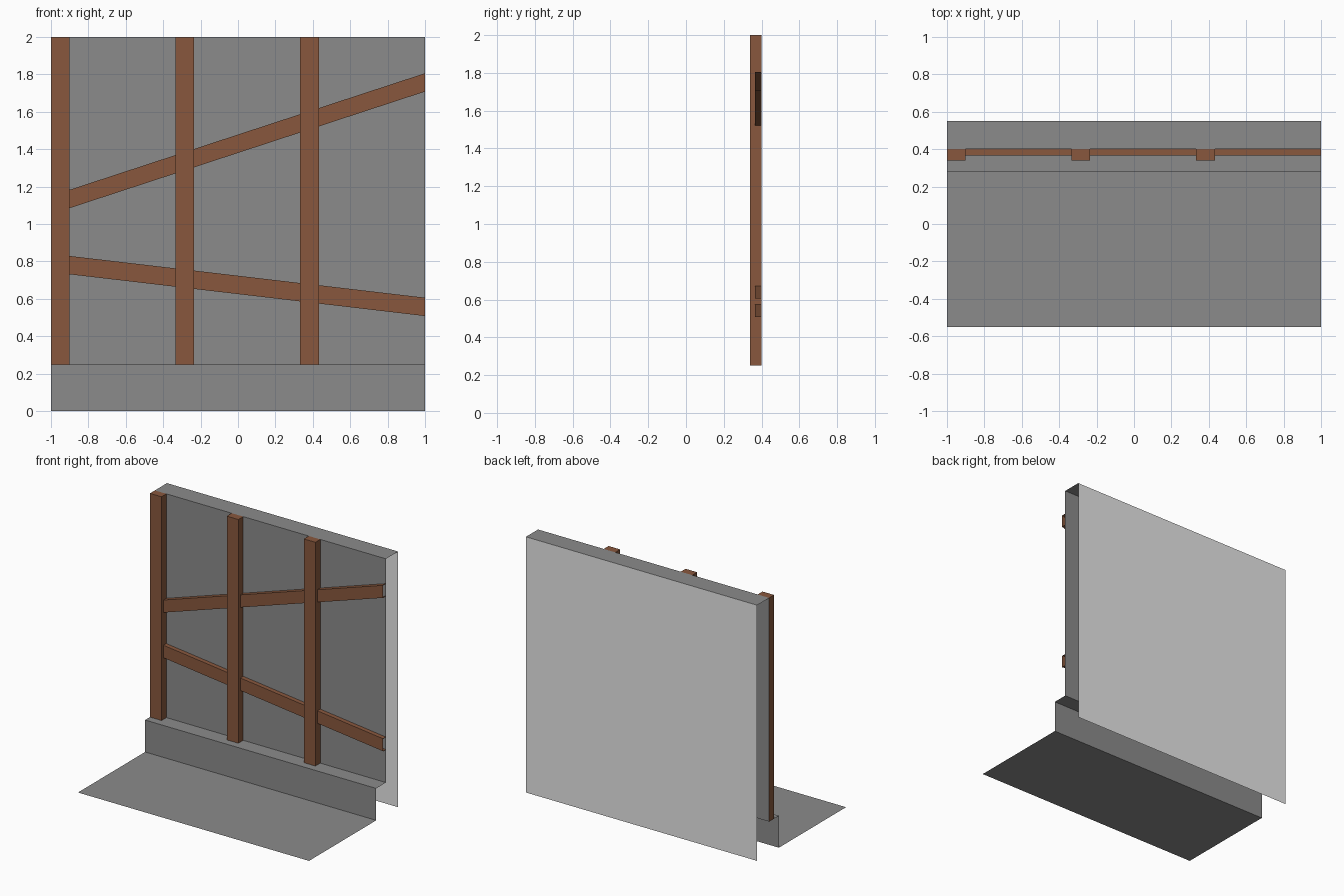
import bpy, bmesh

if "Cube" in bpy.data.objects:
    bpy.data.objects.remove(bpy.data.objects["Cube"])


def material(name, rgb):
    m = bpy.data.materials.new(name)
    m.diffuse_color = (*rgb, 1)
    m.use_nodes = True
    m.node_tree.nodes["Principled BSDF"].inputs["Base Color"].default_value = m.diffuse_color
    return m


GREY = material("grey plaster", (0.26, 0.26, 0.26))
LIGHT = material("light backing", (0.8, 0.8, 0.8))
WOOD = material("brown wood", (0.247, 0.097, 0.047))


def finish(name, bm, mats):
    mesh = bpy.data.meshes.new(name)
    bm.to_mesh(mesh)
    bm.free()
    for m in mats:
        mesh.materials.append(m)
    obj = bpy.data.objects.new(name, mesh)
    bpy.context.collection.objects.link(obj)
    return obj


def strip(name, x0, x1, profile, mats, rise=0.0):
    """Extrude an open (y, z) profile from x0 to x1, lifting the far end by rise."""
    bm = bmesh.new()
    rows = [(bm.verts.new((x0, y, z)), bm.verts.new((x1, y, z + rise))) for y, z in profile]
    for (a, b), (d, c) in zip(rows, rows[1:]):
        bm.faces.new((a, b, c, d))
    return finish(name, bm, mats)


def post(name, x0, x1, y0, y1, z0, z1):
    """Upright beam, open where it meets the wall and the ledge."""
    bm = bmesh.new()
    bmesh.ops.create_cube(bm, size=1)
    for v in bm.verts:
        v.co = (x1 if v.co.x > 0 else x0, y1 if v.co.y > 0 else y0, z1 if v.co.z > 0 else z0)
    bm.normal_update()
    hidden = [f for f in bm.faces if f.normal.y > 0.9 or f.normal.z < -0.9]
    bmesh.ops.delete(bm, geom=hidden, context='FACES')
    finish(name, bm, [WOOD])


# Pavement, plinth, ledge, wall front, wall top and back as one open sheet
FRONT, BACK = 0.40, 0.55
wall = strip("wall_and_pavement", -1, 1,
             [(-0.55, 0), (0.28, 0), (0.28, 0.25), (FRONT, 0.25),
              (FRONT, 2), (BACK, 2), (BACK, 0)], [GREY, LIGHT])
for face in wall.data.polygons:
    if face.normal.y > 0.9:
        face.material_index = 1

# Upright timber posts
POSTS = [(-1.0, -0.9), (-0.335, -0.235), (0.332, 0.432)]
for i, (x0, x1) in enumerate(POSTS):
    post(f"post_{i + 1}", x0, x1, 0.34, FRONT, 0.25, 2)

# Sloping rails, one piece per bay between the posts, with open ends
bays = [(p[1], q[0]) for p, q in zip(POSTS, POSTS[1:] + [(1.0, 1.0)])]
for label, z_left, z_right in (("upper", 1.085, 1.708), ("lower", 0.731, 0.508)):
    slope = (z_right - z_left) / 1.9
    for i, (x0, x1) in enumerate(bays):
        z = z_left + slope * (x0 + 0.9)
        strip(f"{label}_rail_{i + 1}", x0, x1,
              [(FRONT, z), (0.365, z), (0.365, z + 0.098), (FRONT, z + 0.098)],
              [WOOD], slope * (x1 - x0))
